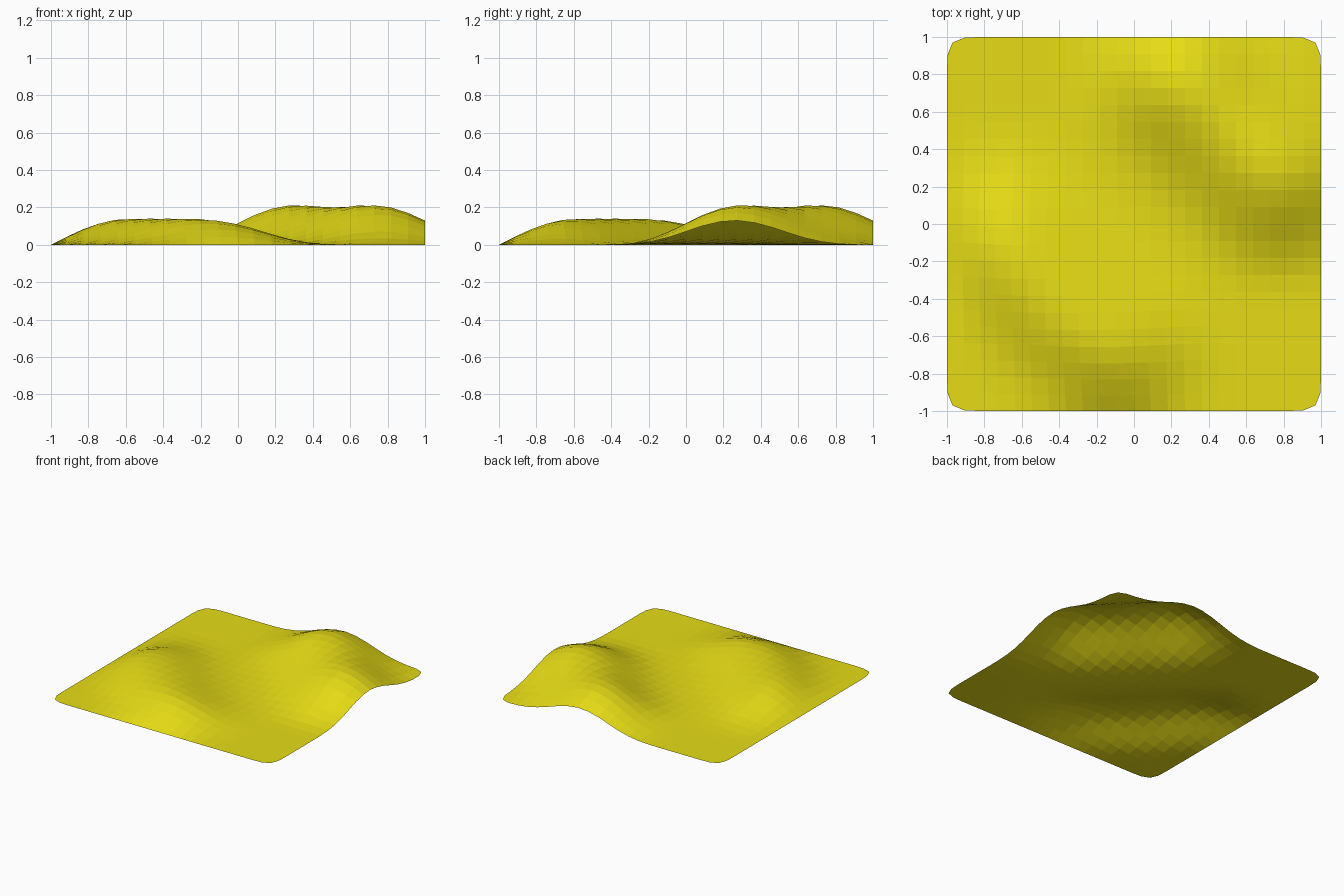
import bpy, bmesh
from mathutils import Vector

if "Cube" in bpy.data.objects:
    bpy.data.objects.remove(bpy.data.objects["Cube"])

N = 11  # grid cells per side


def smooth(dist, radius):
    """Soft bump falloff: 1 at the centre, 0 at the radius."""
    t = max(0.0, 1 - dist / radius)
    return t * t * (3 - 2 * t)


def segment_distance(p, a, b):
    t = max(0.0, min(1.0, (p - a).dot(b - a) / (b - a).length_squared))
    return (p - a - t * (b - a)).length


def tall_ridge(p):
    """Continuous diagonal ridge at the back right with a peak at each end."""
    a, b = Vector((0.26, 0.76)), Vector((0.76, 0.26))
    peaks = smooth((p - a).length, 0.45) + smooth((p - b).length, 0.45)
    return 0.21 * smooth(segment_distance(p, a, b), 0.57) + 0.03 * peaks


def low_ridge(p):
    """Lower ridge at the front left (0..1), pinned flat along the border."""
    d = segment_distance(p, Vector((-0.69, -0.1)), Vector((-0.1, -0.69)))
    return smooth(d, 0.53) * min(1, (1 + p.x) / 0.25) * min(1, (1 + p.y) / 0.25)


# terrain sheet
bm = bmesh.new()
bmesh.ops.create_grid(bm, x_segments=N, y_segments=N, size=1)
for v in bm.verts:
    p = v.co.xy
    low = low_ridge(p)
    # the low ridge also leans slightly outwards
    v.co = (p.x - 0.025 * low, p.y - 0.025 * low, tall_ridge(p) + 0.155 * low)
mesh = bpy.data.meshes.new("terrain")
bm.to_mesh(mesh)
bm.free()
terrain = bpy.data.objects.new("terrain", mesh)
bpy.context.collection.objects.link(terrain)

# one subdivision rounds the hills and the four corners
sub = terrain.modifiers.new("soften", 'SUBSURF')
sub.levels = sub.render_levels = 1

mat = bpy.data.materials.new("yellow")
mat.diffuse_color = (0.8, 0.72, 0.008, 1)
mat.use_nodes = True
mat.node_tree.nodes["Principled BSDF"].inputs["Base Color"].default_value = mat.diffuse_color
mesh.materials.append(mat)
